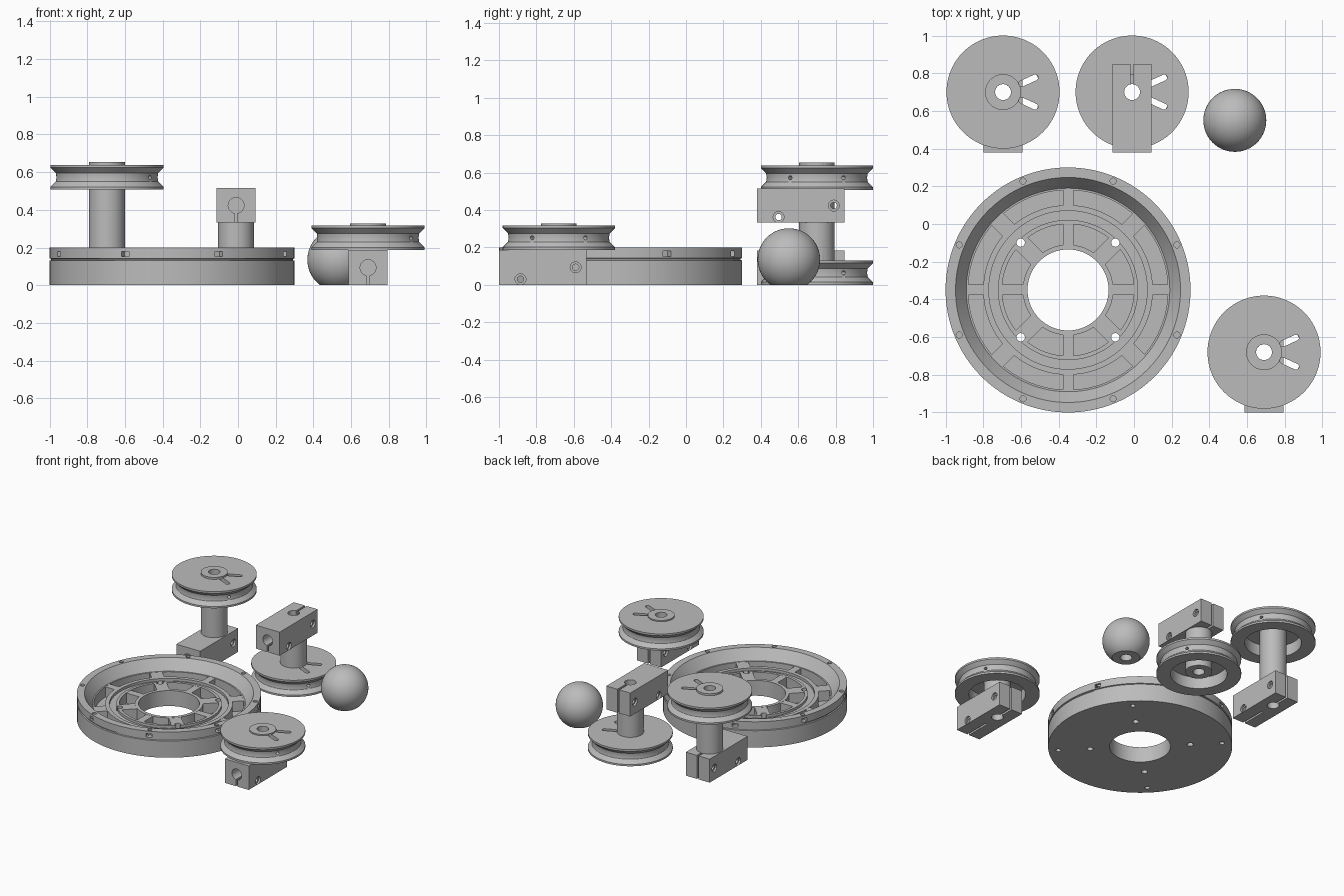
import bpy, bmesh, math
from mathutils import Matrix, Vector

if "Cube" in bpy.data.objects:
    bpy.data.objects.remove(bpy.data.objects["Cube"])

grey = bpy.data.materials.new("plain_grey")
grey.diffuse_color = (0.5, 0.5, 0.5, 1)
grey.use_nodes = True
grey.node_tree.nodes["Principled BSDF"].inputs["Base Color"].default_value = grey.diffuse_color


def finish(name, bm, loc=(0, 0, 0)):
    bmesh.ops.recalc_face_normals(bm, faces=bm.faces)
    me = bpy.data.meshes.new(name)
    bm.to_mesh(me)
    bm.free()
    ob = bpy.data.objects.new(name, me)
    ob.location = loc
    me.materials.append(grey)
    bpy.context.collection.objects.link(ob)
    bpy.context.view_layer.update()
    return ob


def lathe(name, profile, loc, n=96):
    """Closed (r, z) profile swept around z."""
    bm = bmesh.new()
    rings = [[bm.verts.new((r * math.cos(t), r * math.sin(t), z)) for r, z in profile]
             for t in (2 * math.pi * i / n for i in range(n))]
    m = len(profile)
    for i in range(n):
        a, b = rings[i], rings[(i + 1) % n]
        for j in range(m):
            k = (j + 1) % m
            bm.faces.new((a[j], b[j], b[k], a[k]))
    return finish(name, bm, loc)


def box(name, lo, hi, loc=(0, 0, 0), angle=0):
    """Box between two corners, turned about z at loc."""
    bm = bmesh.new()
    bmesh.ops.create_cube(bm, size=1)
    for v in bm.verts:
        v.co = [(l + h) / 2 + c * (h - l) for l, h, c in zip(lo, hi, v.co)]
    bmesh.ops.rotate(bm, verts=bm.verts, matrix=Matrix.Rotation(angle, 3, 'Z'))
    return finish(name, bm, loc)


def rod(p, q, r, n=24):
    """Cylinder from p to q, used as a drill."""
    p, q = Vector(p), Vector(q)
    bm = bmesh.new()
    bmesh.ops.create_cone(bm, cap_ends=True, segments=n, radius1=r, radius2=r, depth=(q - p).length)
    bmesh.ops.rotate(bm, verts=bm.verts, matrix=(q - p).to_track_quat('Z', 'Y').to_matrix())
    return finish("drill", bm, (p + q) / 2)


def cut(ob, tool):
    mod = ob.modifiers.new("cut", 'BOOLEAN')
    mod.operation, mod.solver, mod.object = 'DIFFERENCE', 'EXACT', tool
    bpy.context.view_layer.objects.active = ob
    bpy.ops.object.modifier_apply(modifier=mod.name)
    bpy.data.objects.remove(tool)


# ---- ring base: sloped rim, two channels and a shallow track ----
C = Vector((-0.35, -0.35, 0))
TOP, FLOOR = 0.12, 0.04
base = lathe("ring_base", [
    (.215, 0), (.65, 0), (.65, .13), (.642, .133), (.642, .14), (.65, .143), (.65, .2),
    (.597, .2), (.54, TOP), (.53, TOP), (.53, FLOOR), (.45, FLOOR), (.45, TOP), (.42, TOP),
    (.42, TOP - .02), (.372, TOP - .02), (.372, TOP), (.35, TOP), (.35, FLOOR),
    (.24, FLOOR), (.24, TOP), (.215, TOP)], C, 128)


def polar(r, a, z):
    return C + Vector((r * math.cos(a), r * math.sin(a), z))


for k in range(8):
    a = k * math.pi / 4
    diagonal = k % 2
    w = .045 if diagonal else .028
    # ribs across the channels
    outer = box("outer_rib", (.445, -w, .02), (.535, w, TOP - .001), C, a)
    inner = box("inner_rib", (.235, -w, .02), (.355, w, TOP - .001), C, a)
    if diagonal:
        # bolt holes through the floor and blind holes underneath
        for part in (base, inner):
            cut(part, rod(polar(.355, a, -.1), polar(.355, a, .3), .022))
        cut(base, rod(polar(.58, a, -.1), polar(.58, a, .05), .018))
    # rim screw holes with side slots
    b = a + math.pi / 8
    cut(base, rod(polar(.625, b, .15), polar(.625, b, .3), .016))
    cut(base, box("slot", (.605, -.022, .152), (.7, .022, .18), C, b))


# ---- pulleys: grooved wheel, hub and bore turned as one piece ----
def pulley(name, x, y, z0, shaft_low, shaft_high):
    prof = [(.042, shaft_low), (.095, shaft_low), (.095, z0 + .09), (.2, z0 + .09), (.2, z0),
            (.30, z0), (.30, z0 + .014), (.272, z0 + .042), (.268, z0 + .064), (.272, z0 + .088),
            (.30, z0 + .116), (.30, z0 + .13), (.095, z0 + .13),
            (.095, shaft_high), (.042, shaft_high)]
    ob = lathe(name, prof, (x, y, 0))
    for s in (-1, 1):
        # slanted cord slot in the plate, and its hole through the groove
        p, q = Vector((x + .1, y + s * .045, 0)), Vector((x + .17, y + s * .077, 0))
        up, low = Vector((0, 0, z0 + .16)), Vector((0, 0, z0 + .07))
        bm = bmesh.new()
        t = math.atan2(q.y - p.y, q.x - p.x)
        ring = []
        for centre, start in ((q, t - math.pi / 2), (p, t + math.pi / 2)):
            for i in range(9):
                u = start + math.pi * i / 8
                ring.append(bm.verts.new(centre + low + Vector((math.cos(u), math.sin(u), 0)) * .016))
        f = bm.faces.new(ring)
        ext = bmesh.ops.extrude_face_region(bm, geom=[f])["geom"]
        bmesh.ops.translate(bm, vec=up - low, verts=[v for v in ext if isinstance(v, bmesh.types.BMVert)])
        cut(ob, finish("slot", bm))
        d = Vector((math.cos(s * .56), math.sin(s * .56), 0))
        o = Vector((x, y, z0 + .064))
        cut(ob, rod(o + d * .17, o + d * .35, .011, 16))


# ---- clamp block: shaft bore, rod bore, two slits and two screw holes ----
def clamp(name, x, y, z0, h=.183):
    ob = box(name, (x - .103, y - .32, z0), (x + .103, y + .148, z0 + h))
    zc = z0 + h / 2
    cut(ob, rod((x, y, z0 - .1), (x, y, z0 + h + .1), .042, 32))
    cut(ob, rod((x, y - .4, zc), (x, y - .12, zc), .042, 32))
    cut(ob, box("slit", (x - .008, y + .02, z0 - .1), (x + .008, y + .3, z0 + h + .1)))
    cut(ob, box("slit", (x - .008, y - .4, z0 - .1), (x + .008, y - .12, zc - .01)))
    for dy, z in ((-.205, z0 + .03), (.09, zc)):
        cut(ob, rod((x - .2, y + dy, z), (x + .2, y + dy, z), .017))
        for s in (-1, 1):
            cut(ob, rod((x + s * .088, y + dy, z), (x + s * .2, y + dy, z), .029))


pulley("tall_pulley", -.695, .70, .508, .18, .653)
clamp("tall_pulley_clamp", -.695, .70, 0)
pulley("inverted_pulley", -.01, .70, 0, .02, .336)
clamp("inverted_pulley_clamp", -.01, .70, .332)
pulley("short_pulley", .69, -.68, .187, .18, .327)
clamp("short_pulley_clamp", .69, -.68, 0, .187)

# ---- ball with flat, drilled underside ----
R, zc = .167, .135
bm = bmesh.new()
bmesh.ops.create_uvsphere(bm, u_segments=64, v_segments=32, radius=R)
ball = finish("ball", bm, (.535, .55, zc))
cut(ball, box("flat", (.2, .2, -.5), (.9, .9, 0)))
cut(ball, rod((.535, .55, -.1), (.535, .55, .15), .042, 32))

# smooth turned surfaces, keep sharp edges
for ob in bpy.context.scene.objects:
    ob.select_set(True)
bpy.context.view_layer.objects.active = base
bpy.ops.object.shade_smooth_by_angle(angle=math.radians(25))
